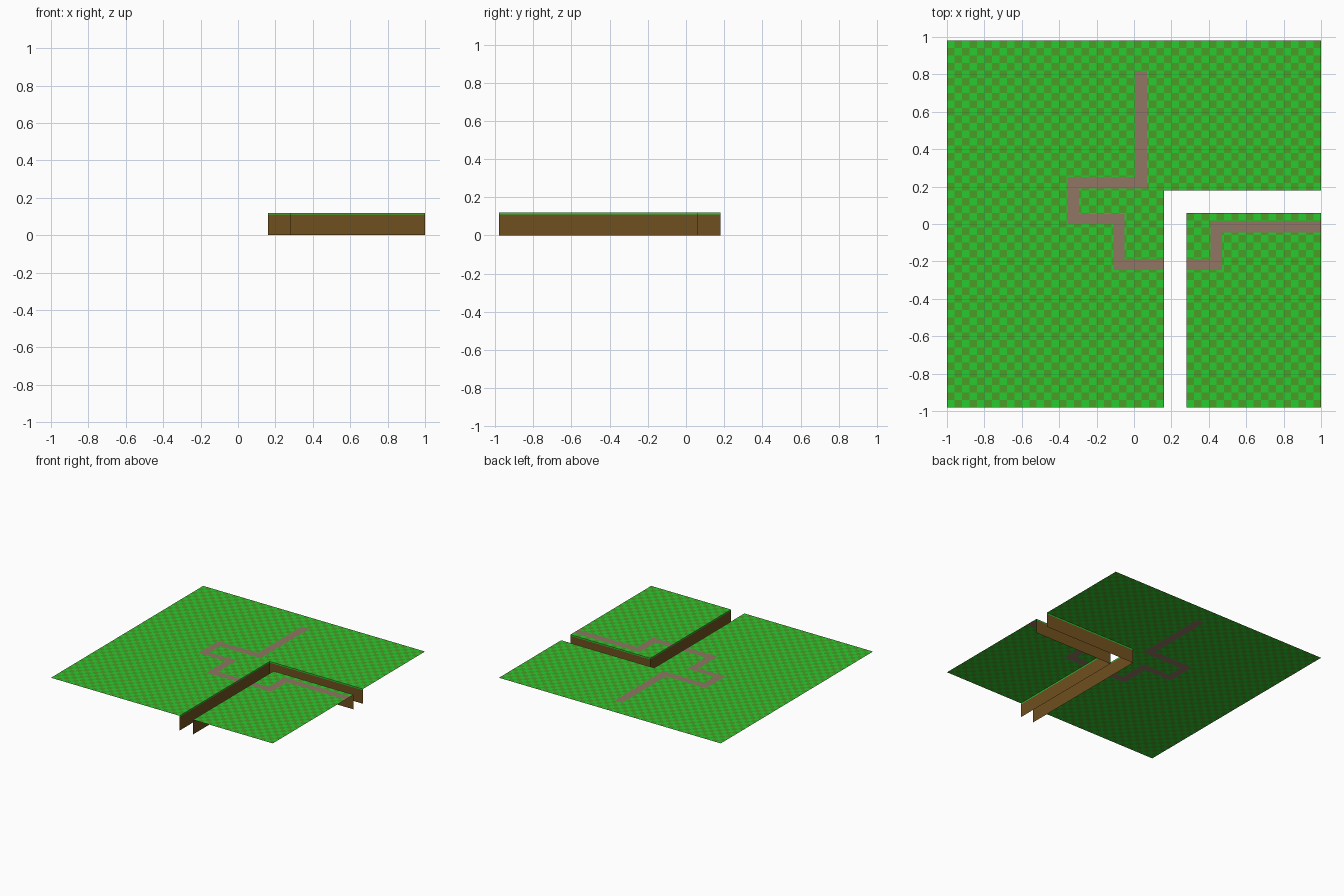
import bpy, bmesh

if "Cube" in bpy.data.objects:
    bpy.data.objects.remove(bpy.data.objects["Cube"])

TOP, BAND = 0.12, 0.11     # ground height, lower edge of the grass band
CELL = 0.04                # checker square


def material(name, rgb):
    m = bpy.data.materials.new(name)
    m.diffuse_color = (*rgb, 1)
    m.use_nodes = True
    m.node_tree.nodes["Principled BSDF"].inputs["Base Color"].default_value = m.diffuse_color
    return m


grass = material("grass", (0.022, 0.60, 0.03))
moss = material("dark_grass", (0.07, 0.34, 0.02))
gravel = material("path", (0.28, 0.18, 0.125))
earth = material("earth", (0.16, 0.08, 0.013))


def inside(x, y, rects):
    return any(a < x < c and b < y < d for a, b, c, d in rects)


def make(name, quads, mats):
    """Object from (corner points, material index) pairs."""
    bm = bmesh.new()
    for pts, idx in quads:
        f = bm.faces.new([bm.verts.new(p) for p in pts])
        f.material_index = idx
    bmesh.ops.remove_doubles(bm, verts=bm.verts, dist=1e-5)
    me = bpy.data.meshes.new(name)
    bm.to_mesh(me)
    bm.free()
    for m in mats:
        me.materials.append(m)
    ob = bpy.data.objects.new(name, me)
    bpy.context.collection.objects.link(ob)


# Rectangles as x0, y0, x1, y1
meadow = [(-1, -0.98, 0.16, 0.98), (0.159, 0.18, 1, 0.98)]
plot = [(0.28, -0.98, 1, 0.06)]
path = [(0.005, 0.19, 0.07, 0.815), (-0.355, 0.19, 0.07, 0.25),
        (-0.355, 0, -0.295, 0.25), (-0.355, 0, -0.05, 0.053),
        (-0.11, -0.247, -0.05, 0.053), (-0.11, -0.247, 0.47, -0.188),
        (0.408, -0.247, 0.47, 0.015), (0.408, -0.045, 1, 0.015)]

# Grid lines: checker lines plus the path edges
xs = sorted({round(-1 + i * CELL, 4) for i in range(51)} | {r[i] for r in path for i in (0, 2)})
ys = sorted({round(-0.98 + i * CELL, 4) for i in range(50)} | {r[i] for r in path for i in (1, 3)})


def sheet(name, area, is_path):
    quads = []
    for x0, x1 in zip(xs, xs[1:]):
        for y0, y1 in zip(ys, ys[1:]):
            x, y = (x0 + x1) / 2, (y0 + y1) / 2
            if inside(x, y, area) and inside(x, y, path) == is_path:
                odd = (int((x + 1) / CELL) + int((y + 0.98) / CELL)) % 2
                quads.append(([(x0, y0, TOP), (x1, y0, TOP), (x1, y1, TOP), (x0, y1, TOP)],
                              0 if is_path else odd))
    make(name, quads, [gravel] if is_path else [grass, moss])


def bank(name, line):
    """Channel bank along a plan line: earth with a thin grass band on top."""
    quads = []
    for (xa, ya), (xb, yb) in zip(line, line[1:]):
        for z0, z1, idx in ((0, BAND, 0), (BAND, TOP, 1)):
            quads.append(([(xa, ya, z0), (xb, yb, z0), (xb, yb, z1), (xa, ya, z1)], idx))
    make(name, quads, [earth, grass])


# Ground sheets
sheet("meadow", meadow, False)
sheet("corner_plot", plot, False)

# Winding path, flush with the ground on both sides of the channel
sheet("meadow_path", meadow, True)
sheet("corner_plot_path", plot, True)

# Channel banks, facing into the channel
bank("outer_bank", [(0.16, -0.98), (0.16, 0.18), (1, 0.18)])
bank("inner_bank", [(1, 0.06), (0.28, 0.06), (0.28, -0.98)])
